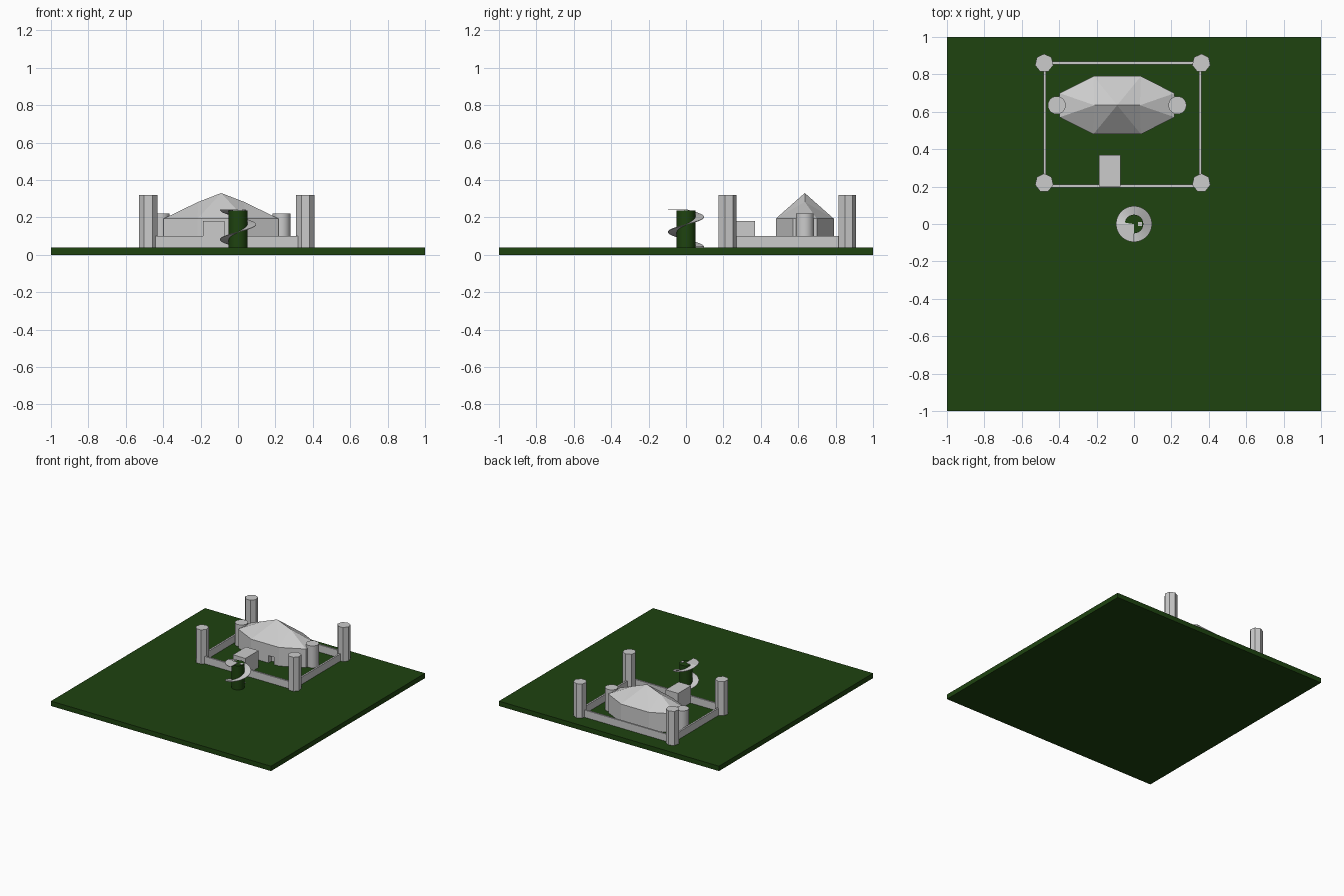
import bpy, bmesh
from math import cos, sin, pi, radians

if "Cube" in bpy.data.objects:
    bpy.data.objects.remove(bpy.data.objects["Cube"])

green = bpy.data.materials.new("dark_green")
green.diffuse_color = (0.013, 0.056, 0.005, 1)
green.use_nodes = True
green.node_tree.nodes["Principled BSDF"].inputs["Base Color"].default_value = green.diffuse_color


def finish(name, bm, mat=None):
    bmesh.ops.recalc_face_normals(bm, faces=bm.faces[:])
    me = bpy.data.meshes.new(name)
    bm.to_mesh(me)
    bm.free()
    ob = bpy.data.objects.new(name, me)
    bpy.context.collection.objects.link(ob)
    if mat:
        me.materials.append(mat)
    return ob


def box(name, x0, x1, y0, y1, z0, z1, mat=None):
    bm = bmesh.new()
    bmesh.ops.create_cube(bm, size=1)
    for v in bm.verts:
        v.co = (x1 if v.co.x > 0 else x0, y1 if v.co.y > 0 else y0, z1 if v.co.z > 0 else z0)
    return finish(name, bm, mat)


def prism(name, x, y, r, z0, z1, sides, start=pi / 2, mat=None):
    bm = bmesh.new()
    rings = [[bm.verts.new((x + r * cos(start + 2 * pi * i / sides),
                            y + r * sin(start + 2 * pi * i / sides), z))
              for i in range(sides)] for z in (z0, z1)]
    bm.faces.new(rings[0])
    bm.faces.new(rings[1])
    for i in range(sides):
        j = (i + 1) % sides
        bm.faces.new((rings[0][i], rings[0][j], rings[1][j], rings[1][i]))
    return finish(name, bm, mat)


def smooth(ob):
    bpy.ops.object.select_all(action='DESELECT')
    ob.select_set(True)
    bpy.context.view_layer.objects.active = ob
    bpy.ops.object.shade_smooth_by_angle(angle=radians(30))


G = 0.04  # top of the lawn
box("lawn", -1, 1, -1, 1, 0, G, green)

# Corner towers and the curtain walls between them
for x in (-0.48, 0.36):
    for y in (0.22, 0.86):
        prism("corner_tower", x, y, 0.05, G, 0.32, 7)
for y in (0.203, 0.861):
    box("long_wall", -0.48, 0.36, y - 0.007, y + 0.007, G, 0.10)
for x in (-0.477, 0.354):
    box("side_wall", x - 0.007, x + 0.007, 0.20, 0.865, G, 0.10)

box("gatehouse", -0.187, -0.073, 0.20, 0.37, G, 0.18)

# Keep: stretched octagon with a peaked ridge roof
cx, cy, hx, hy = -0.09, 0.635, 0.307, 0.155
k = 0.414
plan = [(k, -1), (1, -k), (1, k), (k, 1), (-k, 1), (-1, k), (-1, -k), (-k, -1)]
bm = bmesh.new()
low, eave = [[bm.verts.new((cx + a * hx, cy + b * hy, z)) for a, b in plan] for z in (G, 0.193)]
apex = bm.verts.new((cx, cy, 0.33))
ridge_r = bm.verts.new((cx + 0.122, cy, 0.283))
ridge_l = bm.verts.new((cx - 0.122, cy, 0.283))
bm.faces.new(low)
for i in range(8):
    j = (i + 1) % 8
    bm.faces.new((low[i], low[j], eave[j], eave[i]))
    tip = ridge_r if i < 3 else ridge_l if 4 <= i < 7 else apex
    bm.faces.new((eave[i], eave[j], tip))
for i, tip in ((0, ridge_r), (3, ridge_r), (4, ridge_l), (7, ridge_l)):
    bm.faces.new((eave[i], tip, apex))
keep = finish("keep", bm)

# Doorway recess in the keep front
cutter = box("doorway_cutter", -0.06, -0.01, 0.45, 0.52, G - 0.01, 0.10)
cutter.hide_render = True
cutter.hide_viewport = True
cut = keep.modifiers.new("doorway", 'BOOLEAN')
cut.operation = 'DIFFERENCE'
cut.solver = 'EXACT'
cut.object = cutter

# Round turrets at both ends of the keep
for x in (-0.413, 0.232):
    smooth(prism("keep_turret", x, cy, 0.048, G, 0.22, 32))

# Lookout column with a spiral ramp
smooth(prism("lookout_column", 0, 0, 0.05, G, 0.238, 32, mat=green))
bm = bmesh.new()
prev = None
steps = 72
for i in range(steps + 1):
    turn = 540 * i / steps
    a = radians(90 + turn)
    z = G + min(turn / 450, 1) * 0.20
    inner = 0.0005 if turn >= 450 else 0.045
    cur = [bm.verts.new((r * cos(a), r * sin(a), z + dz))
           for r, dz in ((inner, 0), (0.096, 0), (0.096, 0.003), (inner, 0.003))]
    if prev:
        for n in range(4):
            m = (n + 1) % 4
            bm.faces.new((prev[n], prev[m], cur[m], cur[n]))
    else:
        bm.faces.new(cur)
    prev = cur
bm.faces.new(prev)
finish("spiral_ramp", bm)
box("lookout_post", 0.022, 0.044, -0.011, 0.011, 0.22, 0.242)
